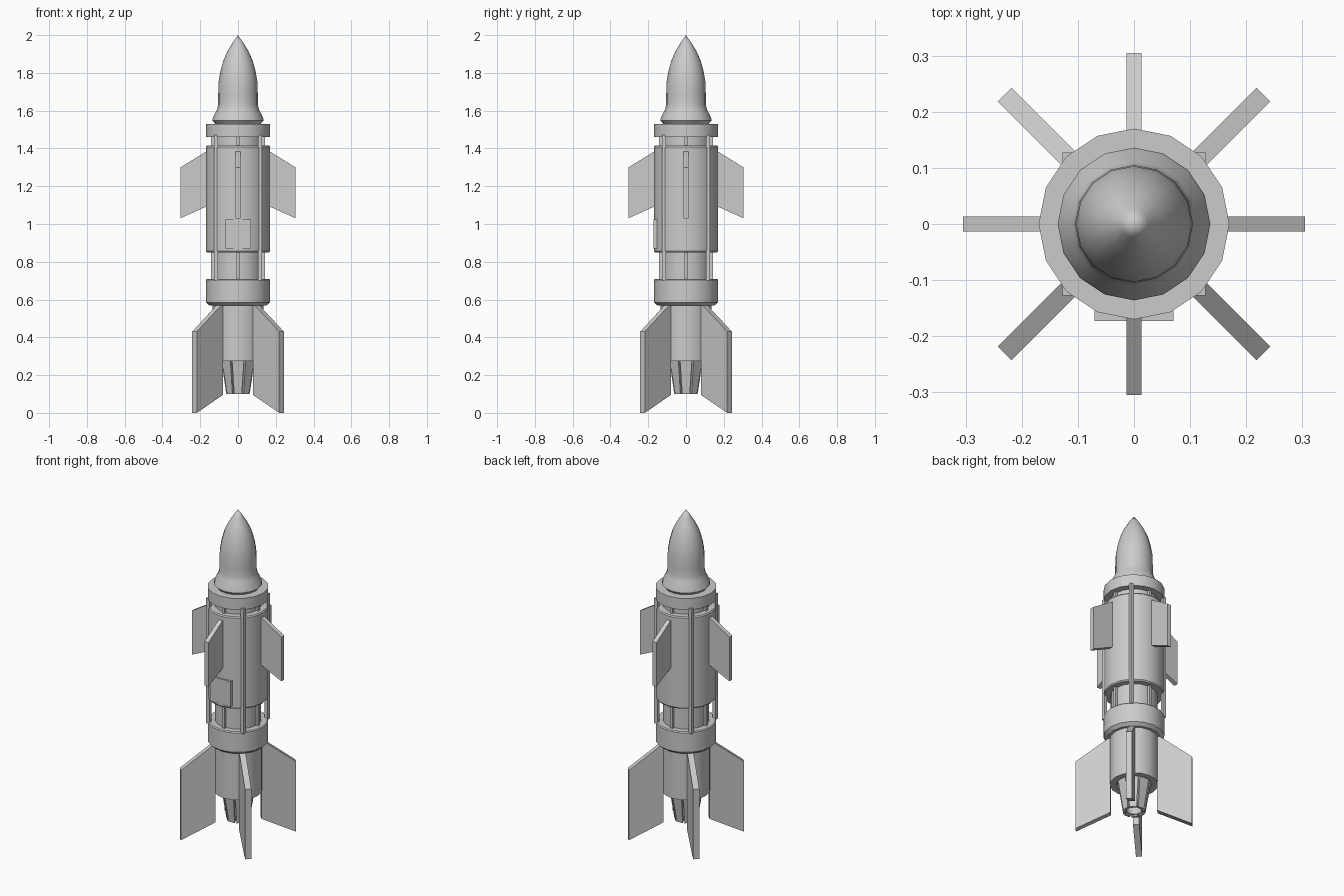
import bpy, bmesh, math
from mathutils import Matrix

cube = bpy.data.objects.get("Cube")
if cube:
    bpy.data.objects.remove(cube, do_unlink=True)

SIDES = 16
grey = bpy.data.materials.new("plain grey")
grey.use_nodes = True
grey.diffuse_color = (0.6, 0.6, 0.6, 1)
grey.node_tree.nodes["Principled BSDF"].inputs["Base Color"].default_value = (0.6, 0.6, 0.6, 1)


def finish(name, bm, smooth=None):
    bmesh.ops.remove_doubles(bm, verts=bm.verts, dist=1e-5)
    bmesh.ops.recalc_face_normals(bm, faces=bm.faces)
    mesh = bpy.data.meshes.new(name)
    bm.to_mesh(mesh)
    bm.free()
    mesh.materials.append(grey)
    obj = bpy.data.objects.new(name, mesh)
    bpy.context.collection.objects.link(obj)
    if smooth:
        bpy.ops.object.select_all(action='DESELECT')
        obj.select_set(True)
        bpy.context.view_layer.objects.active = obj
        bpy.ops.object.shade_smooth_by_angle(angle=math.radians(smooth))
    return obj


def lathe(name, profile, smooth=35):
    """Spin (radius, height) points round the vertical axis."""
    bm = bmesh.new()
    verts = [bm.verts.new((r, 0, z)) for r, z in profile]
    edges = [bm.edges.new(pair) for pair in zip(verts, verts[1:])]
    bmesh.ops.spin(bm, geom=verts + edges, cent=(0, 0, 0), axis=(0, 0, 1),
                   angle=math.tau, steps=SIDES, use_duplicate=False)
    return finish(name, bm, smooth)


def plate(name, outline, thickness, angle):
    """Extrude a (radius, height) outline and turn it about the axis."""
    bm = bmesh.new()
    face = bm.faces.new([bm.verts.new((r, -thickness / 2, z)) for r, z in outline])
    new = bmesh.ops.extrude_face_region(bm, geom=[face])["geom"]
    bmesh.ops.translate(bm, vec=(0, thickness, 0),
                        verts=[v for v in new if isinstance(v, bmesh.types.BMVert)])
    bmesh.ops.rotate(bm, verts=bm.verts, matrix=Matrix.Rotation(math.radians(angle), 3, 'Z'))
    return finish(name, bm)


def box(name, low, high):
    bm = bmesh.new()
    bmesh.ops.create_cube(bm, size=1)
    for v in bm.verts:
        v.co = [l if c < 0 else h for c, l, h in zip(v.co, low, high)]
    return finish(name, bm)


# Nose, with a flared skirt at its base
lathe("nose", [(0, 2), (0.025, 1.965), (0.053, 1.92), (0.076, 1.87), (0.093, 1.81),
               (0.103, 1.75), (0.105, 1.68), (0.105, 1.63), (0.112, 1.605),
               (0.132, 1.565), (0.136, 1.548), (0.12, 1.53), (0, 1.53)], 40)

# Collars, main body and inner core
lathe("upper_collar", [(0, 1.53), (0.17, 1.53), (0.17, 1.46), (0, 1.46)])
lathe("main_body", [(0, 1.415), (0.165, 1.415), (0.17, 1.408), (0.17, 0.857),
                    (0.165, 0.85), (0, 0.85)])
lathe("inner_core", [(0.13, 1.47), (0.13, 0.7)])
lathe("lower_collar", [(0, 0.71), (0.165, 0.71), (0.17, 0.704), (0.17, 0.585),
                       (0.15, 0.568), (0, 0.568)])
lathe("tail_tube", [(0.135, 0.58), (0.135, 0.275), (0.1, 0.275), (0.1, 0.3), (0, 0.3)])

# Nozzle with separate tapering petals
lathe("nozzle_liner", [(0.08, 0.3), (0.052, 0.11), (0.042, 0.11), (0.06, 0.25), (0, 0.25)])
for i in range(8):
    bm = bmesh.new()
    loops = []
    for z, r, depth, half in ((0.3, 0.092, 0.02, 0.033), (0.1, 0.062, 0.015, 0.02)):
        loops.append([bm.verts.new((x, y, z)) for x, y in
                      ((r, -half), (r, half), (r - depth, half * 0.8), (r - depth, -half * 0.8))])
    for loop in loops:
        bm.faces.new(loop)
    for k in range(4):
        n = (k + 1) % 4
        bm.faces.new((loops[0][k], loops[0][n], loops[1][n], loops[1][k]))
    bmesh.ops.rotate(bm, verts=bm.verts, matrix=Matrix.Rotation(i * math.tau / 8, 3, 'Z'))
    finish(f"nozzle_petal_{i + 1}", bm)

# Fins and lengthwise rails
for i in range(4):
    plate(f"upper_fin_{i + 1}", [(0.15, 1.395), (0.305, 1.3), (0.305, 1.03), (0.15, 1.1)],
          0.027, i * 90)
    plate(f"tail_fin_{i + 1}", [(0.13, 0.095), (0.326, 0), (0.326, 0.43), (0.13, 0.58)],
          0.035, 45 + i * 90)
    plate(f"straight_rail_{i + 1}", [(0.12, 0.7), (0.143, 0.7), (0.143, 1.47), (0.12, 1.47)],
          0.018, i * 90)
for i, (sx, sy) in enumerate(((1, 1), (-1, 1), (-1, -1), (1, -1))):
    xs, ys = sorted((sx * 0.106, sx * 0.127)), sorted((sy * 0.106, sy * 0.127))
    box(f"corner_rail_{i + 1}", (xs[0], ys[0], 0.7), (xs[1], ys[1], 1.47))

# Access hatch on the front
box("access_hatch", (-0.07, -0.173, 0.87), (0.07, -0.14, 1.025))
